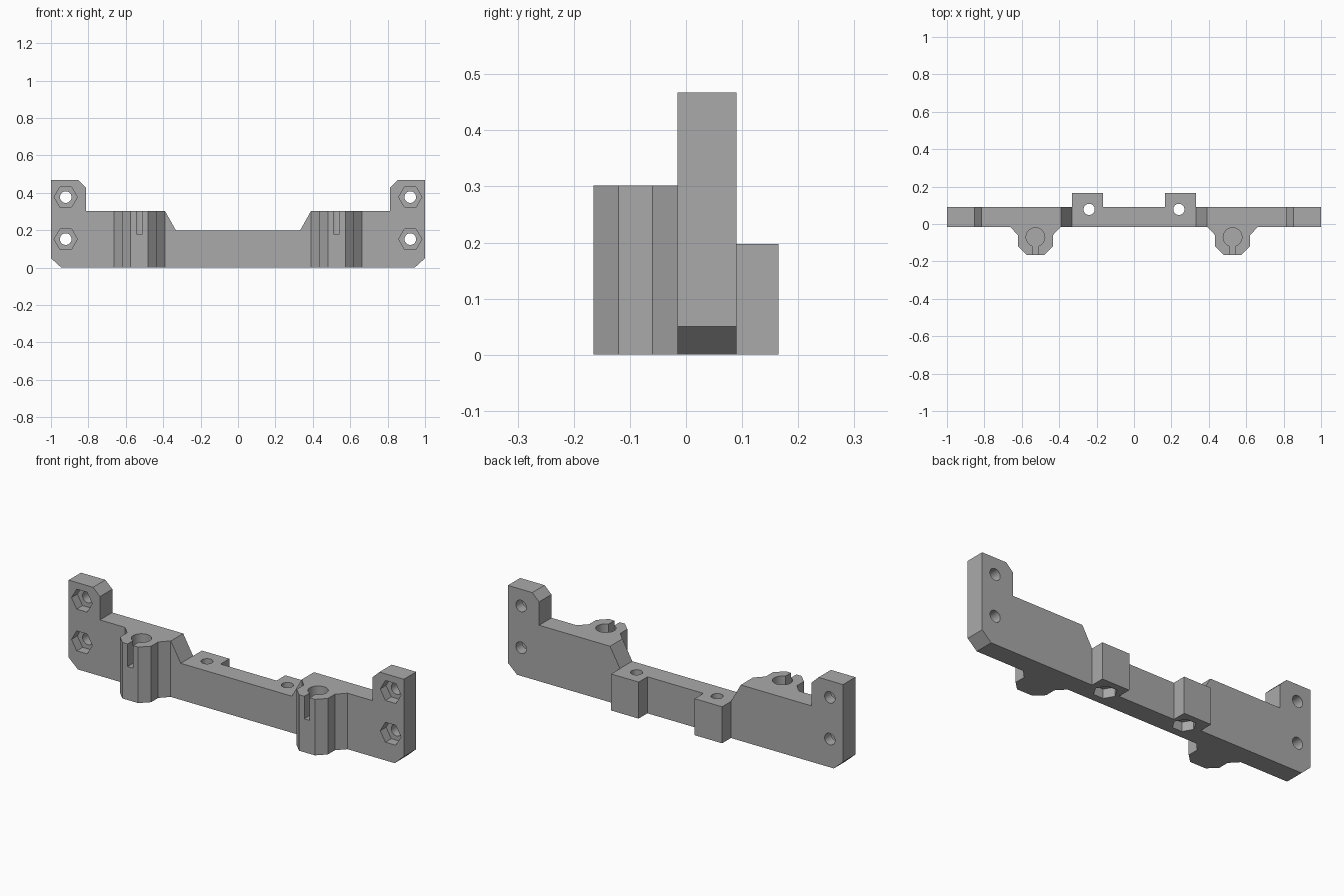
import bpy, bmesh, math
from mathutils import Matrix, Vector

if "Cube" in bpy.data.objects:
    bpy.data.objects.remove(bpy.data.objects["Cube"])

grey = bpy.data.materials.new("plain grey")
grey.use_nodes = True
grey.diffuse_color = (0.4, 0.4, 0.4, 1)
grey.node_tree.nodes["Principled BSDF"].inputs["Base Color"].default_value = (0.4, 0.4, 0.4, 1)

HEIGHT, SHOULDER, SADDLE = 0.467, 0.302, 0.197
FRONT, BACK = -0.015, 0.09


def prism(name, points, axis, low, high):
    """Extrude a closed outline along y (points are x, z) or z (points are x, y)."""
    place = (lambda a, b, d: (a, d, b)) if axis == "y" else (lambda a, b, d: (a, b, d))
    bm = bmesh.new()
    face = bm.faces.new([bm.verts.new(place(a, b, low)) for a, b in points])
    out = bmesh.ops.extrude_face_region(bm, geom=[face])
    moved = [v for v in out["geom"] if isinstance(v, bmesh.types.BMVert)]
    shift = Vector(place(0, 0, high - low))
    bmesh.ops.translate(bm, verts=moved, vec=shift)
    bmesh.ops.recalc_face_normals(bm, faces=bm.faces)
    mesh = bpy.data.meshes.new(name)
    bm.to_mesh(mesh)
    bm.free()
    mesh.materials.append(grey)
    obj = bpy.data.objects.new(name, mesh)
    bpy.context.collection.objects.link(obj)
    return obj


def ring(a, b, radius, sides):
    return [(a + radius * math.cos(math.tau * i / sides),
             b + radius * math.sin(math.tau * i / sides)) for i in range(sides)]


def box(x0, x1, y0, y1):
    return [(x0, y0), (x1, y0), (x1, y1), (x0, y1)]


def mirrored(half):
    return half + [(-x, y) for x, y in reversed(half)]


def combine(body, tool, operation):
    mod = body.modifiers.new(tool.name, "BOOLEAN")
    mod.operation, mod.solver, mod.object = operation, "EXACT", tool
    bpy.context.view_layer.objects.active = body
    bpy.ops.object.modifier_apply(modifier=mod.name)
    bpy.data.objects.remove(tool)


# Main plate with raised ends and a lowered middle
outline = mirrored([(0.945, 0), (1, 0.05), (1, HEIGHT), (0.854, HEIGHT), (0.813, 0.428),
                    (0.813, SHOULDER), (0.39, SHOULDER), (0.331, SADDLE)])
bracket = prism("mounting_bracket", outline, "y", FRONT, BACK)

for side in (-1, 1):
    # Front boss with flared root
    half = [(0.1, 0.02), (0.136, FRONT), (0.093, -0.06), (0.093, -0.12), (0.047, -0.165)]
    cx = side * 0.527
    boss = prism("front_boss", [(cx + x, y) for x, y in mirrored(half)], "z", 0, SHOULDER)
    combine(bracket, boss, "UNION")

    # Rear block
    x0, x1 = sorted((side * 0.167, side * 0.331))
    combine(bracket, prism("rear_block", box(x0, x1, 0.04, 0.165), "z", 0, SADDLE), "UNION")

    # Blind socket and slot in the boss
    combine(bracket, prism("boss_socket", ring(cx, -0.07, 0.05, 32), "z", 0.18, 0.4), "DIFFERENCE")
    combine(bracket, prism("boss_slot", box(cx - 0.016, cx + 0.016, -0.2, -0.07),
                           "z", 0.18, 0.4), "DIFFERENCE")

    # Vertical bolt hole with nut pocket underneath
    bx, by = side * 0.24, 0.078
    combine(bracket, prism("rear_hole", ring(bx, by, 0.03, 32), "z", -0.1, 0.3), "DIFFERENCE")
    combine(bracket, prism("rear_nut_pocket", ring(bx, by, 0.058, 6), "z", -0.1, 0.05), "DIFFERENCE")

    # End bolt holes with nut pockets in front
    for z in (0.152, 0.377):
        ex = side * 0.921
        combine(bracket, prism("end_hole", ring(ex, z, 0.031, 32), "y", -0.1, 0.2), "DIFFERENCE")
        combine(bracket, prism("end_nut_pocket", ring(ex, z, 0.062, 6), "y", -0.1, 0.035), "DIFFERENCE")

# Smooth bores, crisp edges
bpy.ops.object.select_all(action="DESELECT")
bracket.select_set(True)
bpy.context.view_layer.objects.active = bracket
bpy.ops.object.shade_smooth_by_angle(angle=math.radians(30))
